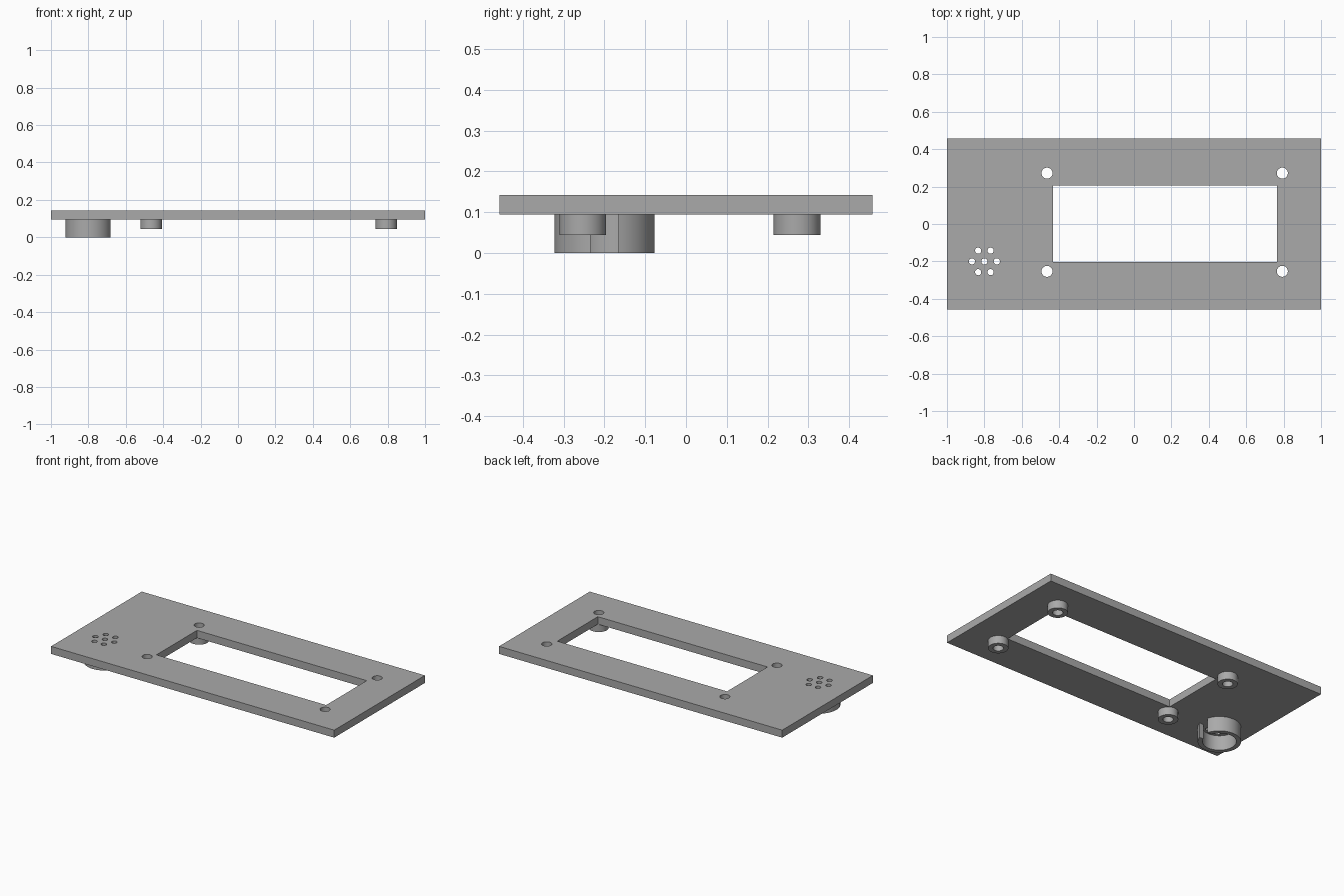
import bpy, bmesh
from math import cos, sin, pi, asin

if "Cube" in bpy.data.objects:
    bpy.data.objects.remove(bpy.data.objects["Cube"])

grey = bpy.data.materials.new("mid grey")
grey.diffuse_color = (0.40, 0.40, 0.40, 1)
grey.use_nodes = True
grey.node_tree.nodes["Principled BSDF"].inputs["Base Color"].default_value = grey.diffuse_color


def arc(cx, cy, r, a0, a1, n):
    """n + 1 points along an arc."""
    return [(cx + r * cos(a0 + (a1 - a0) * i / n),
             cy + r * sin(a0 + (a1 - a0) * i / n)) for i in range(n + 1)]


def circle(cx, cy, r, n=48):
    return arc(cx, cy, r, 0, 2 * pi, n)[:-1]


def rect(x0, x1, y0, y1):
    return [(x0, y0), (x1, y0), (x1, y1), (x0, y1)]


def extrude(name, loops, z0, z1):
    """Fill nested outlines (inner ones become holes) and extrude from z0 to z1."""
    curve = bpy.data.curves.new(name, 'CURVE')
    curve.dimensions = '2D'
    curve.fill_mode = 'BOTH'
    curve.extrude = (z1 - z0) / 2
    for pts in loops:
        s = curve.splines.new('POLY')
        s.points.add(len(pts) - 1)
        for p, (x, y) in zip(s.points, pts):
            p.co = (x, y, 0, 1)
        s.use_cyclic_u = True
    ob = bpy.data.objects.new(name, curve)
    bpy.context.collection.objects.link(ob)
    bpy.ops.object.select_all(action='DESELECT')
    ob.select_set(True)
    bpy.context.view_layer.objects.active = ob
    bpy.ops.object.convert(target='MESH')
    ob = bpy.context.object
    bm = bmesh.new()
    bm.from_mesh(ob.data)
    bmesh.ops.remove_doubles(bm, verts=bm.verts, dist=1e-5)
    bmesh.ops.translate(bm, verts=bm.verts, vec=(0, 0, (z0 + z1) / 2))
    bmesh.ops.recalc_face_normals(bm, faces=bm.faces)
    bm.to_mesh(ob.data)
    bm.free()
    ob.data.materials.clear()
    ob.data.materials.append(grey)
    bpy.ops.object.shade_smooth_by_angle()
    return ob


PLATE_BOTTOM, PLATE_TOP = 0.094, 0.142
POST_BOTTOM, POST_R, SCREW_R = 0.044, 0.0575, 0.0295
BUZZER = (-0.80, -0.20)
posts = [(x, y) for x in (-0.465, 0.793) for y in (-0.253, 0.272)]

# Panel with window, screw holes and a hexagon of sound holes
outlines = [rect(-1, 1, -0.4575, 0.4575), rect(-0.434, 0.765, -0.203, 0.206)]
outlines += [circle(x, y, SCREW_R) for x, y in posts]
outlines.append(circle(*BUZZER, 0.0165, 24))
for i in range(6):
    a = i * pi / 3
    outlines.append(circle(BUZZER[0] + 0.0665 * cos(a), BUZZER[1] + 0.0665 * sin(a), 0.0165, 24))
extrude("panel", outlines, PLATE_BOTTOM, PLATE_TOP)

# Hollow mounting posts under the panel
for i, (x, y) in enumerate(posts):
    extrude(f"mounting_post_{i + 1}", [circle(x, y, POST_R), circle(x, y, SCREW_R)],
            POST_BOTTOM, PLATE_BOTTOM)

# Split ring holder, open towards +x with a straight-sided slot
R_OUT, R_IN, HALF_GAP = 0.123, 0.096, 0.034
a, b = asin(HALF_GAP / R_OUT), asin(HALF_GAP / R_IN)
ring = arc(*BUZZER, R_OUT, a, 2 * pi - a, 60) + arc(*BUZZER, R_IN, 2 * pi - b, b, 60)
extrude("split_ring_holder", [ring], 0, PLATE_BOTTOM)
